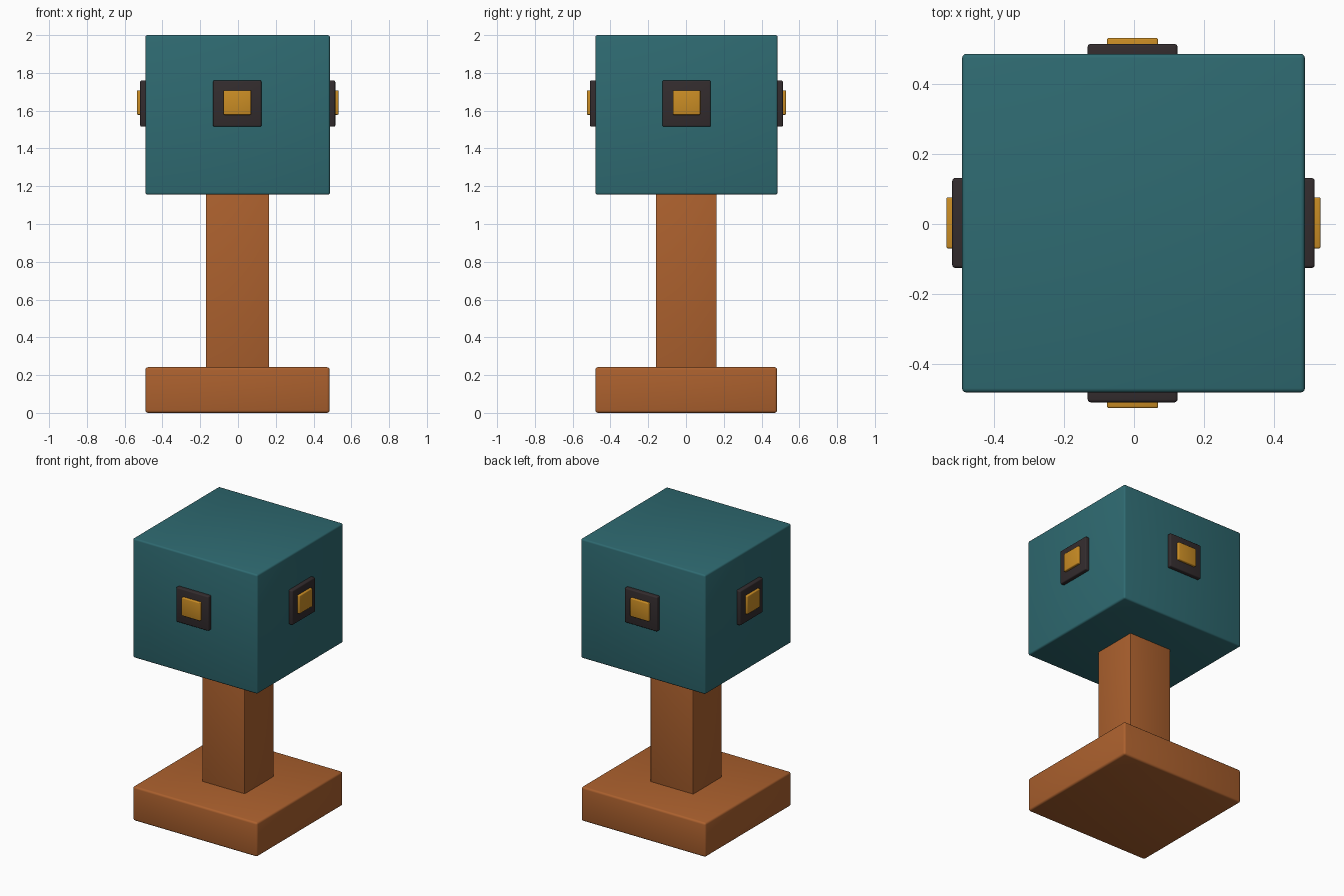
import bpy
import bmesh
from mathutils import Matrix, Vector

if "Cube" in bpy.data.objects:
    bpy.data.objects.remove(bpy.data.objects["Cube"])


def material(name, rgb):
    m = bpy.data.materials.new(name)
    m.diffuse_color = (*rgb, 1)
    m.use_nodes = True
    m.node_tree.nodes["Principled BSDF"].inputs["Base Color"].default_value = m.diffuse_color
    return m


TEAL = material("teal", (0.028, 0.145, 0.166))
RUST = material("rust orange", (0.410, 0.118, 0.027))
DARK = material("charcoal", (0.033, 0.025, 0.027))
GOLD = material("gold", (0.590, 0.265, 0.018))


def box(name, lo, hi, mat, bevel):
    """Softly rounded box between two corners."""
    lo, hi = Vector(lo), Vector(hi)
    bm = bmesh.new()
    bmesh.ops.create_cube(bm, size=1, matrix=Matrix.Translation((lo + hi) / 2)
                          @ Matrix.Diagonal((*(hi - lo), 1)))
    bmesh.ops.bevel(bm, geom=bm.edges[:], offset=bevel, segments=3,
                    profile=0.5, affect='EDGES')
    mesh = bpy.data.meshes.new(name)
    bm.to_mesh(mesh)
    bm.free()
    mesh.materials.append(mat)
    obj = bpy.data.objects.new(name, mesh)
    bpy.context.collection.objects.link(obj)
    bpy.ops.object.select_all(action='DESELECT')
    obj.select_set(True)
    bpy.context.view_layer.objects.active = obj
    bpy.ops.object.shade_smooth_by_angle()
    return obj


# Base slab, square post and large cube head
box("base", (-0.49, -0.48, 0), (0.485, 0.483, 0.242), RUST, 0.014)
box("post", (-0.17, -0.16, 0.2), (0.165, 0.162, 1.2), RUST, 0.004)
box("head", (-0.49, -0.48, 1.155), (0.487, 0.485, 2.0), TEAL, 0.012)

# Framed square button on each of the four sides of the head
for side, axis, sign, face, c in (("front", 1, -1, 0.48, -0.004), ("back", 1, 1, 0.485, -0.004),
                                  ("left", 0, -1, 0.49, 0.003), ("right", 0, 1, 0.487, 0.003)):
    for part, half, z0, z1, out, mat, bev in (
            ("frame", 0.128, 1.515, 1.76, 0.028, DARK, 0.008),
            ("button", 0.073, 1.578, 1.708, 0.045, GOLD, 0.006)):
        a, b = sorted((sign * (face - 0.03), sign * (face + out)))
        lo, hi = [0, 0, z0], [0, 0, z1]
        lo[axis], hi[axis] = a, b
        lo[1 - axis], hi[1 - axis] = c - half, c + half
        box(f"{side}_{part}", lo, hi, mat, bev)
